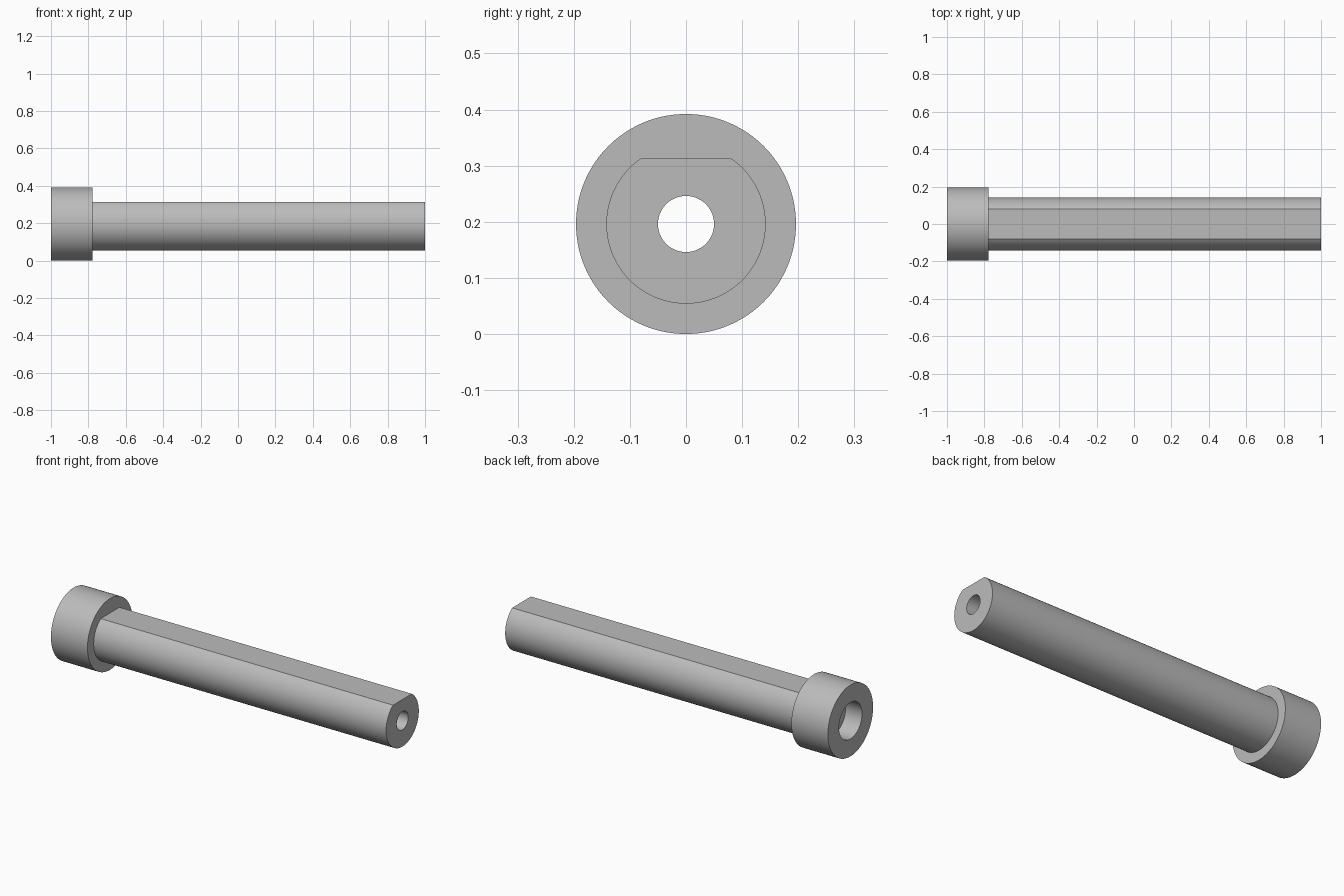
import bpy
import bmesh
from math import sin, cos, radians, tau

cube = bpy.data.objects.get("Cube")
if cube:
    bpy.data.objects.remove(cube, do_unlink=True)

SIDES = 144
HEAD_R, SHAFT_R, SOCKET_R, BORE_R = 0.196, 0.142, 0.1, 0.05
FLAT = SHAFT_R * cos(radians(35))      # height of the shaft flat above the axis
BACK, FLOOR, SHOULDER, TIP = -1.0, -0.9, -0.778, 1.0

steel = bpy.data.materials.new("plain grey")
steel.use_nodes = True
grey = (0.5, 0.5, 0.5, 1)
steel.diffuse_color = grey
steel.node_tree.nodes["Principled BSDF"].inputs["Base Color"].default_value = grey


def lathe(name, profile):
    """Sweep (x, radius, top limit) stations around the long axis."""
    bm = bmesh.new()
    rings = []
    for x, r, top in profile:
        angles = [tau * j / SIDES for j in range(SIDES)]
        rings.append([bm.verts.new((x, r * sin(a), HEAD_R + min(r * cos(a), top)))
                      for a in angles])
    for a, b in zip(rings, rings[1:]):
        for j in range(SIDES):
            k = (j + 1) % SIDES
            bm.faces.new((a[j], b[j], b[k], a[k]))
    mesh = bpy.data.meshes.new(name)
    bm.to_mesh(mesh)
    bm.free()
    mesh.materials.append(steel)
    obj = bpy.data.objects.new(name, mesh)
    bpy.context.collection.objects.link(obj)
    bpy.ops.object.select_all(action='DESELECT')
    obj.select_set(True)
    bpy.context.view_layer.objects.active = obj
    bpy.ops.object.shade_smooth_by_angle(angle=radians(20))
    return obj


# Round head with a counterbored socket, open where the shaft joins
lathe("head", [
    (SHOULDER, BORE_R, 1), (FLOOR, BORE_R, 1), (FLOOR, SOCKET_R, 1),
    (BACK, SOCKET_R, 1), (BACK, HEAD_R, 1), (SHOULDER, HEAD_R, 1),
    (SHOULDER, SHAFT_R, FLAT),
])

# Long hollow shaft with a flat along its top
lathe("shaft", [
    (SHOULDER, SHAFT_R, FLAT), (TIP, SHAFT_R, FLAT),
    (TIP, BORE_R, 1), (SHOULDER, BORE_R, 1),
])
